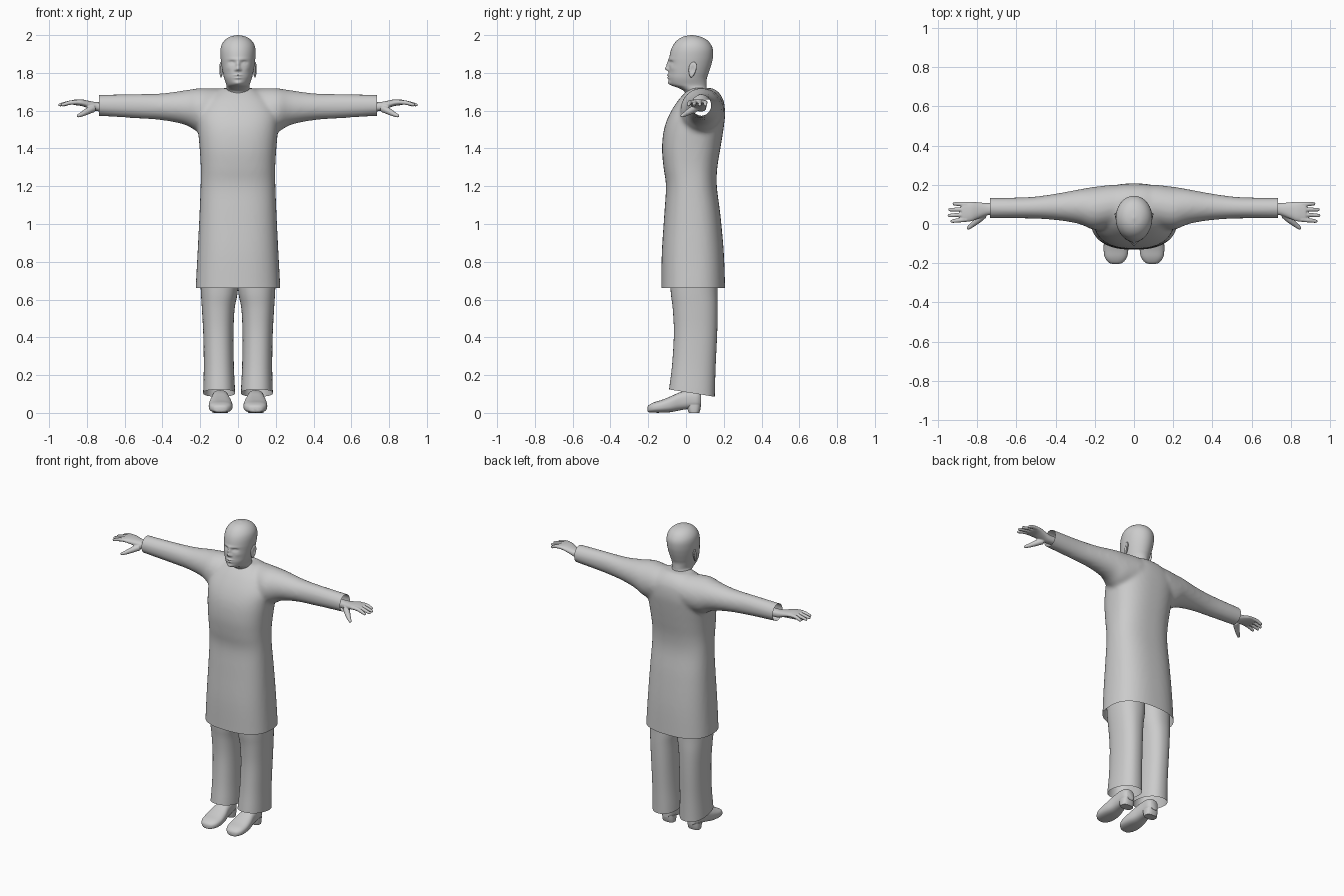
import bpy, bmesh, math
from mathutils import Vector

if "Cube" in bpy.data.objects:
    bpy.data.objects.remove(bpy.data.objects["Cube"])

grey = bpy.data.materials.new("plain grey")
grey.diffuse_color = (0.6, 0.6, 0.6, 1)
grey.use_nodes = True
grey.node_tree.nodes["Principled BSDF"].inputs["Base Color"].default_value = grey.diffuse_color


def catmull(rows, steps):
    """Smoothly interpolate a list of number tuples."""
    out = []
    for i in range(len(rows) - 1):
        a, b, c, d = (rows[max(0, min(len(rows) - 1, i + k))] for k in (-1, 0, 1, 2))
        for s in range(steps):
            t = s / steps
            out.append([q + 0.5 * t * (r - p + t * (2 * p - 5 * q + 4 * r - w + t * (3 * (q - r) + w - p)))
                        for p, q, r, w in zip(a, b, c, d)])
    return out + [list(rows[-1])]


def loft(bm, rows, axis="z", n=40, power=2.0, steps=4, caps=True):
    """Skin rounded sections: (position, a min, a max, b min, b max)."""
    rings = []
    for t, a0, a1, b0, b1 in catmull(rows, steps):
        ring = []
        for k in range(n):
            w = 2 * math.pi * k / n
            c, s = math.cos(w), math.sin(w)
            a = (a0 + a1) / 2 + (a1 - a0) / 2 * math.copysign(abs(c) ** (2 / power), c)
            b = (b0 + b1) / 2 + (b1 - b0) / 2 * math.copysign(abs(s) ** (2 / power), s)
            ring.append(bm.verts.new({"z": (a, b, t), "x": (t, a, b), "y": (a, t, b)}[axis]))
        rings.append(ring)
    for r0, r1 in zip(rings, rings[1:]):
        for k in range(n):
            bm.faces.new((r0[k], r0[(k + 1) % n], r1[(k + 1) % n], r1[k]))
    if caps:
        bm.faces.new(rings[0][::-1])
        bm.faces.new(rings[-1])


def tube(bm, rows, n=14):
    """Round finger along (x, y, z, radius) points with a domed tip."""
    p, q = Vector(rows[-2][:3]), Vector(rows[-1][:3])
    d, r = (q - p).normalized(), rows[-1][3]
    pts = catmull(rows, 3)
    pts += [list(q + d * r * 0.6) + [r * 0.8], list(q + d * r) + [r * 0.3]]
    rings = []
    for x, y, z, rad in pts:
        u = d.cross(Vector((0, 0, 1))).normalized()
        v = u.cross(d)
        rings.append([bm.verts.new(Vector((x, y, z)) + rad * (u * math.cos(6.28319 * k / n) + v * math.sin(6.28319 * k / n)))
                      for k in range(n)])
    for r0, r1 in zip(rings, rings[1:]):
        for k in range(n):
            bm.faces.new((r0[k], r0[(k + 1) % n], r1[(k + 1) % n], r1[k]))
    bm.faces.new(rings[0][::-1])
    bm.faces.new(rings[-1])


def finish(name, bm, voxel=0, smooth=0, angle=50):
    bmesh.ops.recalc_face_normals(bm, faces=bm.faces)
    me = bpy.data.meshes.new(name)
    bm.to_mesh(me)
    bm.free()
    ob = bpy.data.objects.new(name, me)
    bpy.context.collection.objects.link(ob)
    me.materials.append(grey)
    bpy.ops.object.select_all(action="DESELECT")
    bpy.context.view_layer.objects.active = ob
    ob.select_set(True)
    if voxel:  # fuse overlapping volumes into one skin
        m = ob.modifiers.new("fuse", "REMESH")
        m.mode, m.voxel_size = "VOXEL", voxel
        s = ob.modifiers.new("relax", "SMOOTH")
        s.factor, s.iterations = 0.5, smooth
        for mod in ("fuse", "relax"):
            bpy.ops.object.modifier_apply(modifier=mod)
    bpy.ops.object.shade_smooth_by_angle(angle=math.radians(angle))
    return ob


def trim(ob, cuts):
    """Slice open edges: (point, outward normal)."""
    bm = bmesh.new()
    bm.from_mesh(ob.data)
    for co, no in cuts:
        bmesh.ops.bisect_plane(bm, geom=bm.verts[:] + bm.edges[:] + bm.faces[:],
                               plane_co=co, plane_no=no, clear_outer=True)
    bm.to_mesh(ob.data)
    bm.free()


def mirror(ob):
    m = ob.modifiers.new("other side", "MIRROR")
    m.use_axis[0] = True


# Long coat: body and both sleeves fused, then cut open at hem and cuffs
bm = bmesh.new()
body = [(0.58, .226, -.133, .208), (0.66, .224, -.131, .207), (0.85, .214, -.128, .2), (1.05, .204, -.115, .182),
        (1.2, .198, -.106, .163), (1.3, .197, -.119, .166), (1.4, .203, -.127, .182), (1.5, .212, -.117, .198),
        (1.58, .215, -.088, .207), (1.65, .18, -.045, .2), (1.695, .125, -.005, .175), (1.72, .08, .025, .14)]
loft(bm, [(z, -x, x, f, b) for z, x, f, b in body], power=2.5, n=64)
sleeve = [(0, 0, .19, 1.52, 1.715), (.1, -.01, .2, 1.5, 1.717), (.2, -.03, .19, 1.485, 1.719),
          (.28, 0, .177, 1.525, 1.708), (.4, .02, .155, 1.549, 1.692), (.55, .028, .137, 1.56, 1.688),
          (.8, .028, .134, 1.576, 1.683)]
for side in (1, -1):
    loft(bm, [(x * side, *r) for x, *r in sleeve], axis="x")
coat = finish("coat", bm, voxel=0.011, smooth=10)
trim(coat, [((0, 0, .66), (0, 0, -1)), ((.735, 0, 0), (1, 0, 0)), ((-.735, 0, 0), (-1, 0, 0))])

# Trouser legs with a hem that drops toward the heel
bm = bmesh.new()
loft(bm, [(0.04, .016, .186, -.096, .152), (.12, .016, .184, -.09, .153), (.25, .022, .181, -.074, .157),
          (.42, .024, .184, -.064, .165), (.55, .018, .191, -.07, .168), (.63, .003, .196, -.08, .167),
          (.72, -.004, .2, -.085, .166), (.8, -.004, .2, -.085, .165)], power=2.3)
leg = finish("trouser_leg", bm)
trim(leg, [((0, .03, .105), (0, -.16, -1))])
mirror(leg)

# Shoes: rounded upper, sole lifted at the arch, heel block
bm = bmesh.new()
loft(bm, [(-.204, .078, .108, .008, .03), (-.196, .056, .13, .003, .042), (-.17, .036, .149, .001, .056),
          (-.13, .029, .155, .001, .068), (-.08, .033, .152, .004, .088), (-.03, .044, .142, .014, .11),
          (.02, .05, .138, .022, .12), (.06, .054, .134, .026, .115), (.08, .068, .12, .035, .1)],
     axis="y", power=2.6)
loft(bm, [(0, .054, .134, .015, .07), (.018, .052, .136, .008, .076), (.045, .052, .136, .002, .08)],
     power=2.6, steps=2)
mirror(finish("shoe", bm))

# Hands: flat palm, four fingers and a lowered thumb
bm = bmesh.new()
loft(bm, [(.69, .05, .108, 1.595, 1.645), (.745, .045, .107, 1.597, 1.645), (.79, .03, .11, 1.612, 1.652),
          (.83, .014, .114, 1.625, 1.66), (.868, .012, .112, 1.63, 1.658), (.88, .02, .105, 1.635, 1.655)],
     axis="x", power=2.3)
for y0, y1, tip in ((.024, .014, .928), (.05, .043, .943), (.075, .073, .94), (.101, .103, .918)):
    tube(bm, [(.85, y0, 1.645, .0125), (.89, (y0 + y1) / 2, 1.642, .0115), (tip, y1, 1.631, .009)])
tube(bm, [(.765, .05, 1.612, .02), (.795, .022, 1.598, .018), (.825, -.004, 1.582, .013), (.845, -.02, 1.573, .0095)])
mirror(finish("hand", bm, voxel=0.004, smooth=3))

# Head and neck, with the face pushed in and out by soft bumps
bm = bmesh.new()
head = [(1.66, .066, 0, .125), (1.7, .062, -.008, .115), (1.72, .06, -.04, .11), (1.738, .062, -.08, .109),
        (1.77, .073, -.092, .11), (1.8, .08, -.092, .12), (1.84, .087, -.09, .133), (1.88, .092, -.088, .142),
        (1.92, .093, -.08, .143), (1.95, .086, -.066, .132), (1.975, .068, -.044, .11),
        (1.992, .041, -.014, .076), (2.0, .004, .025, .035)]
loft(bm, [(z, -x, x, f, b) for z, x, f, b in head], n=96, steps=8)
bumps = [(0, 1.822, .011, .010, .019), (0, 1.845, .009, .018, .013), (0, 1.872, .045, .008, .004),
         (0, 1.788, .019, .005, .009), (0, 1.773, .017, .005, .008), (0, 1.745, .022, .012, .010)]
for s in (1, -1):
    bumps += [(s * .033, 1.855, .016, .009, -.010), (s * .034, 1.853, .008, .004, .006),
              (s * .013, 1.816, .006, .006, .007), (s * .05, 1.825, .016, .014, .003)]
for v in bm.verts:
    if v.co.y < 0:
        x, z = v.co.x, v.co.z
        v.co.y -= sum(a * math.exp(-((x - bx) / sx) ** 2 - ((z - bz) / sz) ** 2) for bx, bz, sx, sz, a in bumps)
finish("head", bm, angle=80)

# Ears: tilted flat ovals with a hollow on the outer side
bm = bmesh.new()
bmesh.ops.create_uvsphere(bm, u_segments=24, v_segments=16, radius=1)
for v in bm.verts:
    x, y, z = v.co
    if x > 0:
        x -= 0.9 * math.exp(-(y * y + z * z) / 0.25)
    y *= 0.8 + 0.2 * z
    v.co = (.09 + .009 * x + .006 * y, .034 + .025 * y + .006 * z, 1.817 + .041 * z)
mirror(finish("ear", bm))
